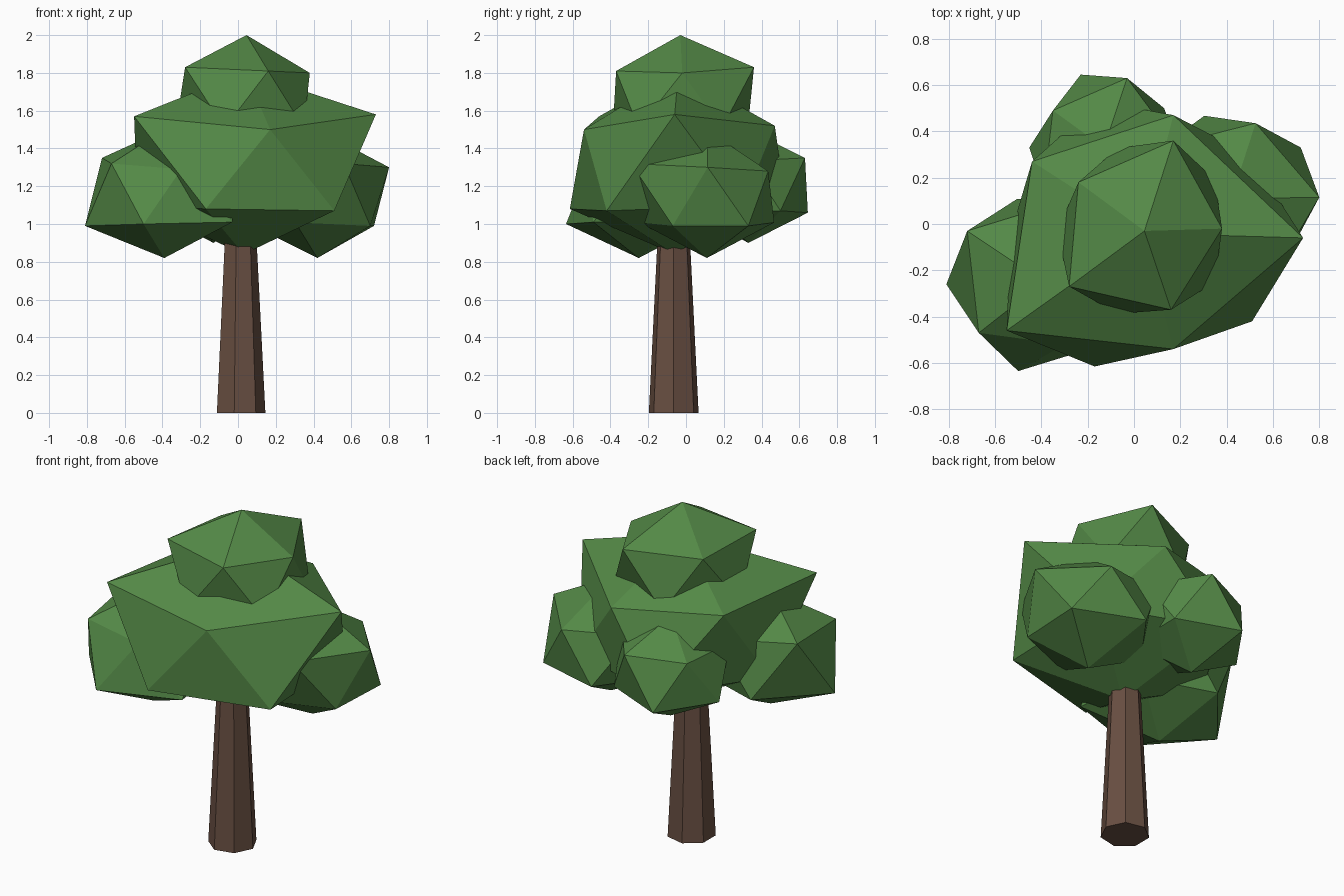
import bpy, bmesh, math
from mathutils import Vector, Matrix

if "Cube" in bpy.data.objects:
    bpy.data.objects.remove(bpy.data.objects["Cube"])


def material(name, rgb):
    m = bpy.data.materials.new(name)
    m.diffuse_color = (*rgb, 1)
    m.use_nodes = True
    m.node_tree.nodes["Principled BSDF"].inputs["Base Color"].default_value = m.diffuse_color
    return m


leaf = material("leaf green", (0.088, 0.25, 0.062))
bark = material("bark brown", (0.14, 0.078, 0.054))


def add_object(name, bm, mat):
    bmesh.ops.recalc_face_normals(bm, faces=bm.faces)
    me = bpy.data.meshes.new(name)
    bm.to_mesh(me)
    bm.free()
    me.materials.append(mat)
    ob = bpy.data.objects.new(name, me)
    bpy.context.collection.objects.link(ob)
    return ob


def foliage(name, centre, radius, height, pulls=()):
    """Squashed icosphere; each pull moves the nearest corner to a given point."""
    bm = bmesh.new()
    bmesh.ops.create_icosphere(bm, subdivisions=1, radius=1)
    for v in bm.verts:
        v.co = Vector(centre) + Vector((v.co.x * radius, v.co.y * radius, v.co.z * height))
    free = list(bm.verts)
    for p in pulls:
        p = Vector(p)
        v = min(free, key=lambda w: (w.co - p).length)
        v.co = p
        free.remove(v)
    add_object(name, bm, leaf)


# Tapered seven-sided trunk
bm = bmesh.new()
bmesh.ops.create_cone(bm, cap_ends=True, segments=7, radius1=0.135, radius2=0.084, depth=1.0)
corner = max(bm.verts, key=lambda v: v.co.x if v.co.z < 0 else -9).co
first = min((v.co for v in bm.verts if v.co.z < 0), key=lambda c: abs(math.atan2(c.y, c.x)))
bmesh.ops.rotate(bm, verts=bm.verts, cent=(0, 0, 0),
                 matrix=Matrix.Rotation(-math.atan2(first.y, first.x), 3, 'Z'))
bmesh.ops.translate(bm, verts=bm.verts, vec=(0.01, -0.065, 0.5))
add_object("trunk", bm, bark)

# Large main crown
foliage("main_crown", (0.04, -0.04, 1.315), 0.64, 0.49, [
    (-0.55, -0.46, 1.57), (0.17, -0.54, 1.50), (0.73, -0.06, 1.58),
    (0.17, 0.47, 1.52), (-0.44, 0.27, 1.56), (0.51, -0.42, 1.07),
    (-0.17, -0.615, 1.08), (-0.15, 0.53, 1.10), (0.03, -0.06, 0.84)])

# Top tuft
foliage("top_crown", (0.045, -0.03, 1.66), 0.42, 0.34, [
    (0.17, 0.36, 1.83), (-0.24, 0.18, 1.81), (-0.28, -0.27, 1.83),
    (0.16, -0.37, 1.81), (0.38, -0.02, 1.80)])

# Left front tuft
foliage("left_crown", (-0.39, -0.25, 1.16), 0.42, 0.34, [
    (-0.81, -0.26, 0.99), (-0.50, -0.635, 1.00), (-0.67, -0.47, 1.32),
    (-0.72, -0.03, 1.35), (-0.03, -0.49, 1.01), (-0.30, -0.52, 1.29)])

# Right tuft
foliage("right_crown", (0.42, 0.11, 1.16), 0.42, 0.34, [
    (0.80, 0.115, 1.30), (0.72, 0.33, 0.99), (0.525, 0.435, 1.28),
    (0.56, -0.29, 1.32), (0.70, -0.07, 0.99)])

# Back tuft
foliage("back_crown", (-0.13, 0.33, 1.20), 0.36, 0.30, [
    (-0.23, 0.645, 1.06), (-0.03, 0.63, 1.35), (-0.35, 0.49, 1.33),
    (0.13, 0.50, 1.07)])
